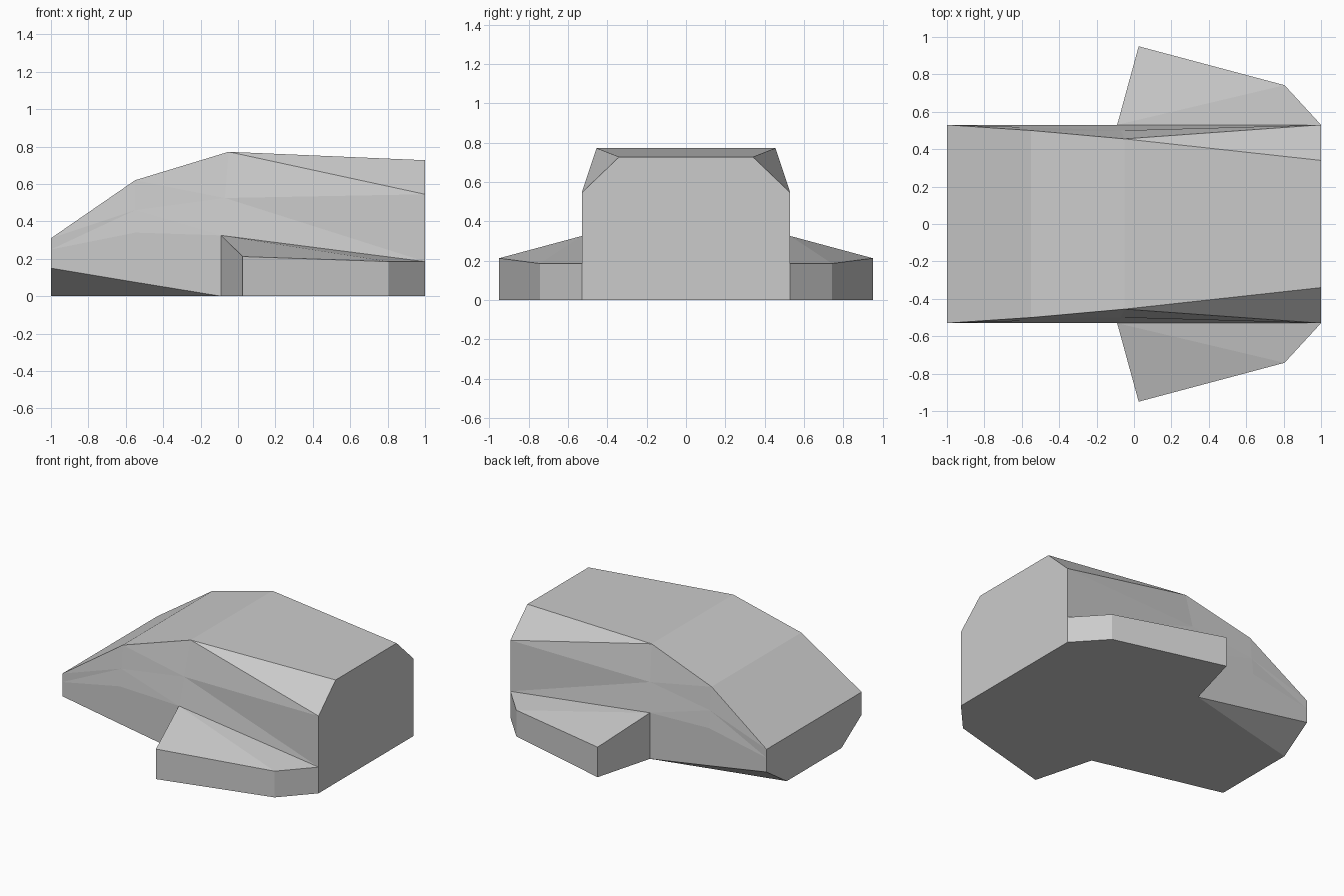
import bpy
import bmesh

if "Cube" in bpy.data.objects:
    bpy.data.objects.remove(bpy.data.objects["Cube"])


def finish(name, bm):
    """Clean up a +y half, turn it into an object and mirror it across y = 0."""
    bmesh.ops.remove_doubles(bm, verts=bm.verts[:], dist=0.0005)
    bmesh.ops.recalc_face_normals(bm, faces=bm.faces[:])
    mesh = bpy.data.meshes.new(name)
    bm.to_mesh(mesh)
    bm.free()
    obj = bpy.data.objects.new(name, mesh)
    bpy.context.collection.objects.link(obj)
    mirror = obj.modifiers.new("mirror", 'MIRROR')
    mirror.use_axis = (False, True, False)
    return obj


# Body: half cross-sections from nose to tail, bottom centre to top centre
# (bottom, lower edge, side, shoulder, roof edge)
sections = [
    [(-1.0, 0.305, 0), (-1.0, 0.53, 0.15), (-1.0, 0.53, 0.20),
     (-1.0, 0.53, 0.25), (-1.0, 0.53, 0.31)],
    [(-0.55, 0.415, 0), (-0.55, 0.53, 0.075), (-0.55, 0.53, 0.34),
     (-0.55, 0.517, 0.46), (-0.55, 0.50, 0.62)],
    [(-0.09, 0.53, 0), (-0.09, 0.53, 0), (-0.09, 0.53, 0.325),
     (-0.07, 0.50, 0.525), (-0.05, 0.455, 0.772)],
    [(1.0, 0.53, 0), (1.0, 0.53, 0), (1.0, 0.53, 0.185),
     (1.0, 0.53, 0.545), (1.0, 0.34, 0.727)],
]
bm = bmesh.new()
rings = []
for pts in sections:
    start, end = pts[0], pts[-1]
    ring = [(start[0], 0, start[2])] + pts + [(end[0], 0, end[2])]
    rings.append([bm.verts.new(p) for p in ring])
for a, b in zip(rings, rings[1:]):
    for j in range(len(a) - 1):
        bm.faces.new((a[j], a[j + 1], b[j]))
        bm.faces.new((a[j + 1], b[j + 1], b[j]))
for ring in (rings[0], rings[-1]):
    # the tail ring repeats a point, so skip its duplicate corner
    bm.faces.new([v for k, v in enumerate(ring)
                  if k == 0 or (v.co - ring[k - 1].co).length > 0.001])
finish("body", bm)

# Side fins: a four-cornered plan with its own height at each corner
plan = [(-0.09, 0.53, 0.325), (0.025, 0.95, 0.212),
        (0.805, 0.742, 0.185), (1.0, 0.53, 0.185)]
bm = bmesh.new()
low = [bm.verts.new((x, y, 0)) for x, y, z in plan]
top = [bm.verts.new(p) for p in plan]
bm.faces.new(low)
bm.faces.new((top[0], top[1], top[2]))
bm.faces.new((top[0], top[2], top[3]))
for i in range(4):
    k = (i + 1) % 4
    bm.faces.new((low[i], low[k], top[k], top[i]))
finish("side_fin", bm)
